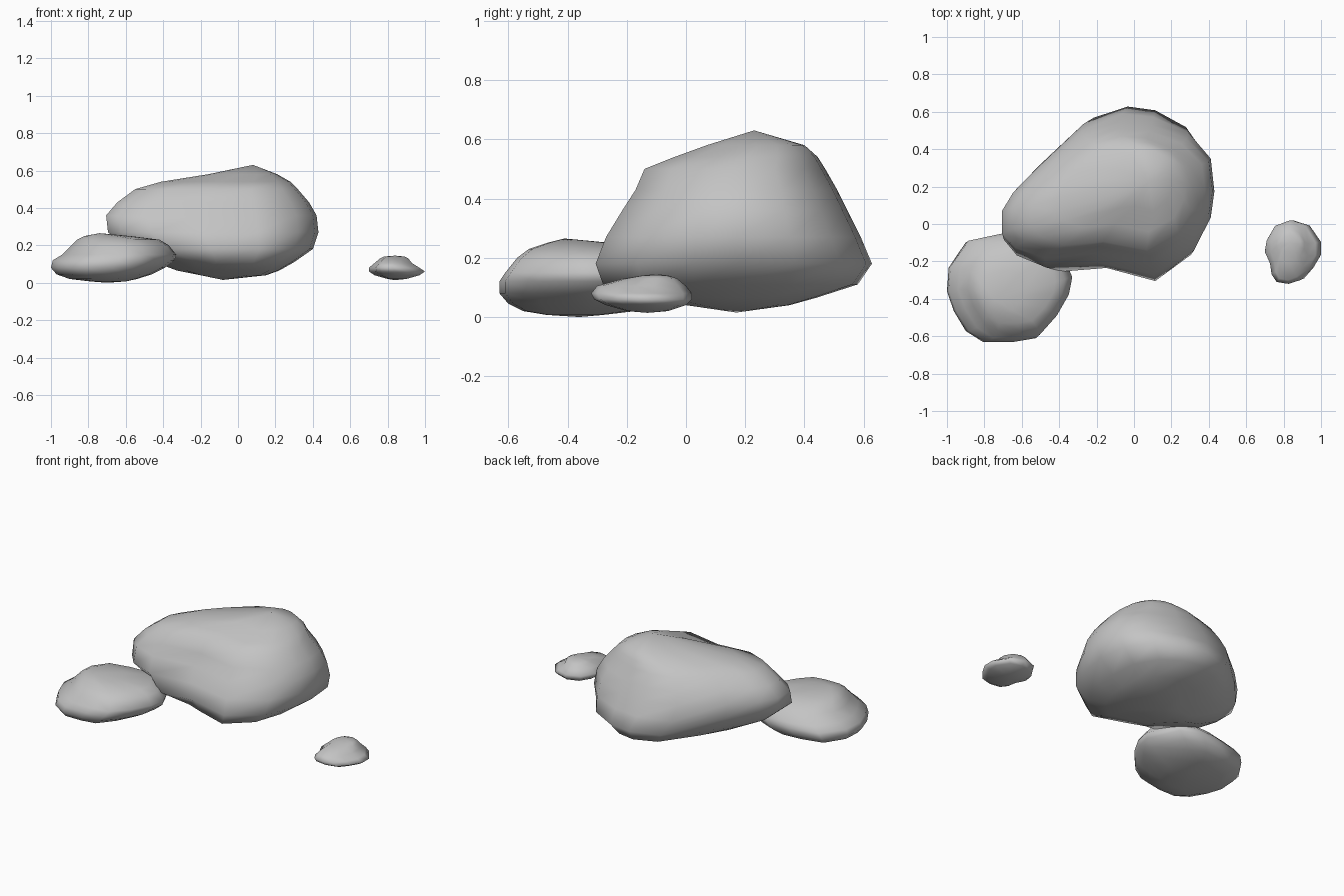
import bpy
import bmesh

UNIT = 0.01  # measurements below are in hundredths
UNDERCUT_SLOPE = 0.3

cube = bpy.data.objects.get("Cube")
if cube:
    bpy.data.objects.remove(cube, do_unlink=True)


def make_material(name, colour):
    material = bpy.data.materials.new(name)
    material.use_nodes = True
    material.diffuse_color = colour
    shader = next(n for n in material.node_tree.nodes if n.type == "BSDF_PRINCIPLED")
    shader.inputs["Base Color"].default_value = colour
    shader.inputs["Roughness"].default_value = 0.9
    return material


def fit(value, old_low, old_high, new_low, new_high):
    """Move a value from one range into another."""
    return new_low + (value - old_low) * (new_high - new_low) / (old_high - old_low)


def make_rock(name, outline, bottom, levels, top, undercut, material):
    """Loft a rock: the plan outline is stretched to the width and depth
    of every level, and a single pole point closes each end.
    Each level is (height, left, right, front, back). The underside of the
    front right corner is sliced off by a slope starting at undercut."""
    xs = [p[0] for p in outline]
    ys = [p[1] for p in outline]
    bm = bmesh.new()

    def add_vertex(x, y, z):
        return bm.verts.new((x * UNIT, y * UNIT, z * UNIT))

    rings = []
    for height, left, right, front, back in levels:
        reach = (undercut - height) / UNDERCUT_SLOPE
        ring = []
        for x, y in outline:
            new_x = fit(x, min(xs), max(xs), left, right)
            new_y = fit(y, min(ys), max(ys), front, back)
            slide = max(0, reach - new_x - new_y) / 2
            ring.append(add_vertex(new_x + slide, new_y + slide, height))
        rings.append(ring)

    # Side bands between neighbouring levels
    count = len(outline)
    for lower, upper in zip(rings, rings[1:]):
        for i in range(count):
            j = (i + 1) % count
            bm.faces.new((lower[i], lower[j], upper[j], upper[i]))

    # Closing fans at the underside and the crown
    low_pole = add_vertex(*bottom)
    high_pole = add_vertex(*top)
    for i in range(count):
        j = (i + 1) % count
        bm.faces.new((low_pole, rings[0][j], rings[0][i]))
        bm.faces.new((high_pole, rings[-1][i], rings[-1][j]))

    bmesh.ops.recalc_face_normals(bm, faces=bm.faces)
    for face in bm.faces:
        face.smooth = True
    mesh = bpy.data.meshes.new(name)
    bm.to_mesh(mesh)
    bm.free()
    mesh.materials.append(material)
    rock = bpy.data.objects.new(name, mesh)
    bpy.context.scene.collection.objects.link(rock)
    return rock


stone = make_material("stone_grey", (0.55, 0.55, 0.55, 1.0))

# Large boulder, tapering towards the front right
make_rock(
    "large_boulder",
    outline=[(43, 18), (41, 37), (29, 52), (10, 61), (-7, 63), (-28, 57),
             (-51, 34), (-65, 17), (-71, 5), (-71, -10), (-64, -19),
             (-48, -26), (-20, -23), (10, -30), (32, -16), (41, 3)],
    bottom=(-8, 17, 1.5),
    levels=[(4, -20, 15, 0, 35),
            (6.5, -33, 22, -15, 44),
            (11, -45, 30, -28, 58),
            (18, -59, 40, -30.5, 62.8),
            (27, -69.5, 43, -27, 59),
            (36, -70.5, 42, -21.5, 54.5),
            (43, -64.5, 38, -17, 51),
            (50, -55, 32, -14, 47),
            (54, -41, 28, -4, 44.5),
            (58, -16, 21, 7, 40)],
    top=(8, 23, 63),
    undercut=-1,
    material=stone,
)

# Flat rock tucked against the boulder
make_rock(
    "flat_rock",
    outline=[(-33, -28), (-35, -38), (-42, -50), (-52, -61), (-64, -63),
             (-79, -63), (-89, -57), (-96, -46), (-100, -35), (-99, -22),
             (-89, -8), (-70, -4), (-55, -3), (-42, -8)],
    bottom=(-70, -36, 0),
    levels=[(0.7, -79, -60, -47, -28),
            (2, -90, -54, -55, -17),
            (4.5, -97, -46, -60, -9),
            (8, -100, -39, -63, -5),
            (12, -99, -34, -63, -4),
            (15, -94, -33, -61, -5),
            (20, -89, -37, -57, -10),
            (23, -86, -42, -53, -15),
            (25, -82, -58, -47, -25)],
    top=(-74, -41, 26.5),
    undercut=-38.6,
    material=stone,
)

# Small pebble standing apart
make_rock(
    "small_pebble",
    outline=[(100, -10), (100, -17), (96, -24), (91, -30), (84, -32),
             (77, -31), (74, -27), (73, -21), (70, -15), (71, -9),
             (76, -1), (85, 2), (94, -1)],
    bottom=(84, -13, 1.4),
    levels=[(2, 80, 90, -20, -6),
            (4, 73, 97, -27, 0),
            (6, 70, 100, -31, 2),
            (8, 70, 97, -32, 2),
            (10.5, 73, 93, -30, 0),
            (13, 76, 91, -21, -3),
            (14, 78, 89, -15, -6)],
    top=(84, -10, 14.5),
    undercut=0,
    material=stone,
)
